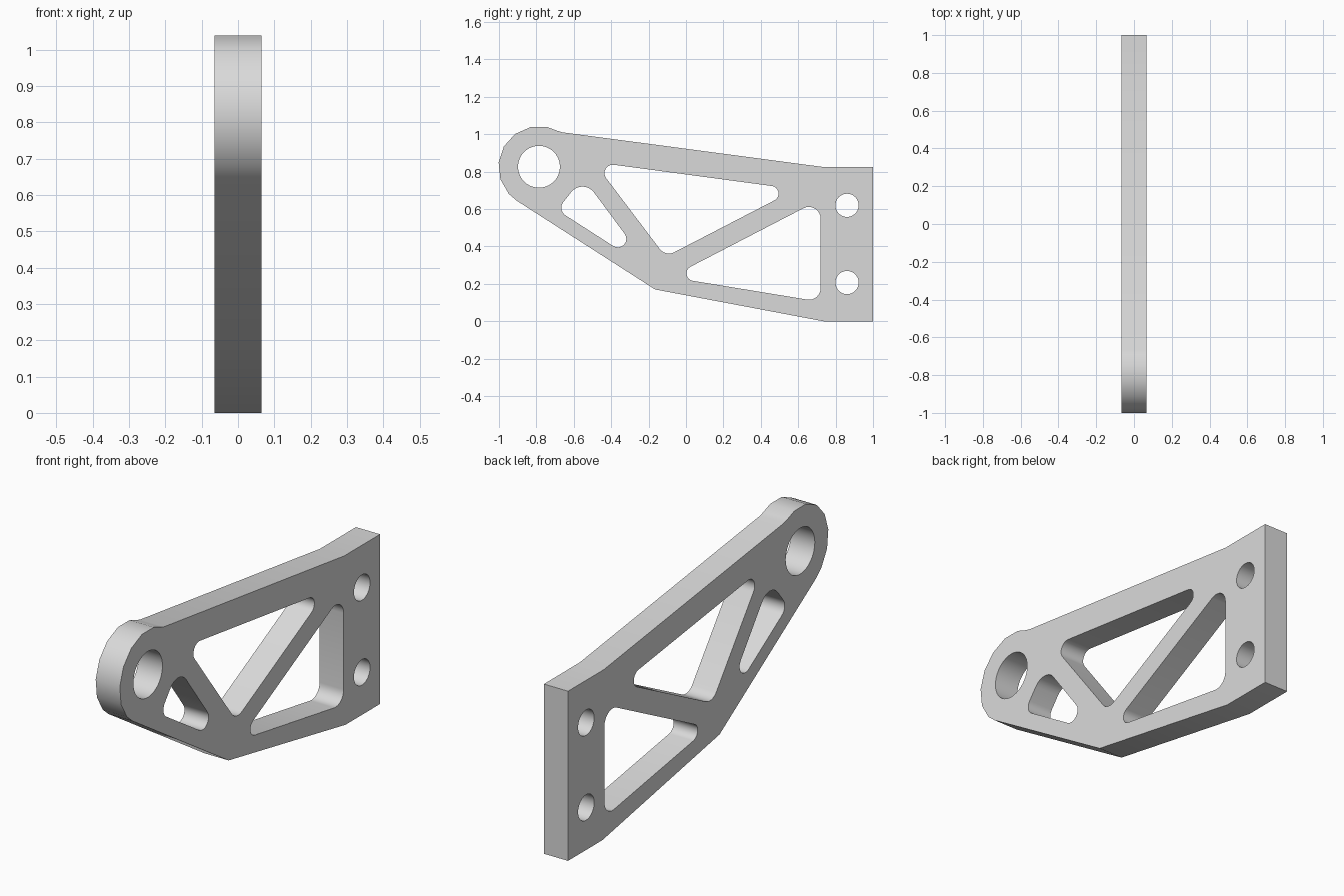
import bpy, bmesh
from math import sin, cos, atan2, copysign, radians, pi
from mathutils import Vector

cube = bpy.data.objects.get("Cube")
if cube:
    bpy.data.objects.remove(cube, do_unlink=True)

HALF_WIDTH = 0.065
EYE = (-0.786, 0.826)


def arc(centre, radius, angles):
    return [(centre[0] + radius * cos(a), centre[1] + radius * sin(a)) for a in angles]


def circle(centre, radius, sides=40):
    return arc(centre, radius, [2 * pi * i / sides for i in range(sides)])


def rounded(corners, steps=8):
    """Polygon of (y, z, fillet radius) corners with every corner rounded."""
    points = []
    for i, (y, z, r) in enumerate(corners):
        p = Vector((y, z))
        a = (Vector(corners[i - 1][:2]) - p).normalized()
        b = (Vector(corners[(i + 1) % len(corners)][:2]) - p).normalized()
        half = a.angle(b) / 2
        inward = (a + b).normalized()
        # Sweep the fillet from the incoming edge to the outgoing edge
        middle = atan2(-inward.y, -inward.x)
        reach = copysign(pi / 2 - half, a.x * inward.y - a.y * inward.x)
        angles = [middle + reach * (1 - 2 * k / steps) for k in range(steps + 1)]
        points += arc(p + inward * (r / sin(half)), r, angles)
    return points


# Outer profile: round eye at the front, tapering arm, square mounting end
outline = arc(EYE, 0.217, [radians(a) for a in (78, 102, 126, 150, 174, 198, 222, 237)])
outline += [(-0.165, 0.17), (0.735, 0), (1, 0), (1, 0.826), (0.724, 0.826),
            (-0.66, 1.01), (-0.69, 1.019)]

# Pivot hole, two bolt holes and three lightening pockets
holes = [
    circle(EYE, 0.112),
    circle((0.861, 0.62), 0.062),
    circle((0.861, 0.207), 0.062),
    rounded([(-0.492, 0.851, 0.045), (0.588, 0.706, 0.041), (-0.109, 0.345, 0.062)]),
    rounded([(-0.083, 0.236, 0.04), (0.72, 0.652, 0.063), (0.72, 0.104, 0.062)]),
    rounded([(-0.689, 0.595, 0.048), (-0.5515, 0.769, 0.076), (-0.179, 0.267, 0.0456)]),
]

# Fill the profile around the holes and extrude it across the width
bm = bmesh.new()
edges = []
for loop in [outline] + holes:
    verts = [bm.verts.new((-HALF_WIDTH, y, z)) for y, z in loop]
    edges += [bm.edges.new((v, verts[(i + 1) % len(verts)])) for i, v in enumerate(verts)]
bmesh.ops.triangle_fill(bm, edges=edges, use_beauty=True, normal=(1, 0, 0))
result = bmesh.ops.extrude_face_region(bm, geom=bm.faces[:], use_keep_orig=True)
moved = [g for g in result["geom"] if isinstance(g, bmesh.types.BMVert)]
bmesh.ops.translate(bm, verts=moved, vec=(2 * HALF_WIDTH, 0, 0))
bmesh.ops.recalc_face_normals(bm, faces=bm.faces[:])

mesh = bpy.data.meshes.new("bracket_arm")
bm.to_mesh(mesh)
bm.free()
bracket = bpy.data.objects.new("bracket_arm", mesh)
bpy.context.collection.objects.link(bracket)

# Plain grey finish
grey = bpy.data.materials.new("light_grey")
grey.use_nodes = True
colour = (0.7, 0.7, 0.7, 1)
grey.diffuse_color = colour
grey.node_tree.nodes["Principled BSDF"].inputs["Base Color"].default_value = colour
mesh.materials.append(grey)

bpy.ops.object.select_all(action="DESELECT")
bracket.select_set(True)
bpy.context.view_layer.objects.active = bracket
bpy.ops.object.shade_smooth_by_angle(angle=radians(30))
